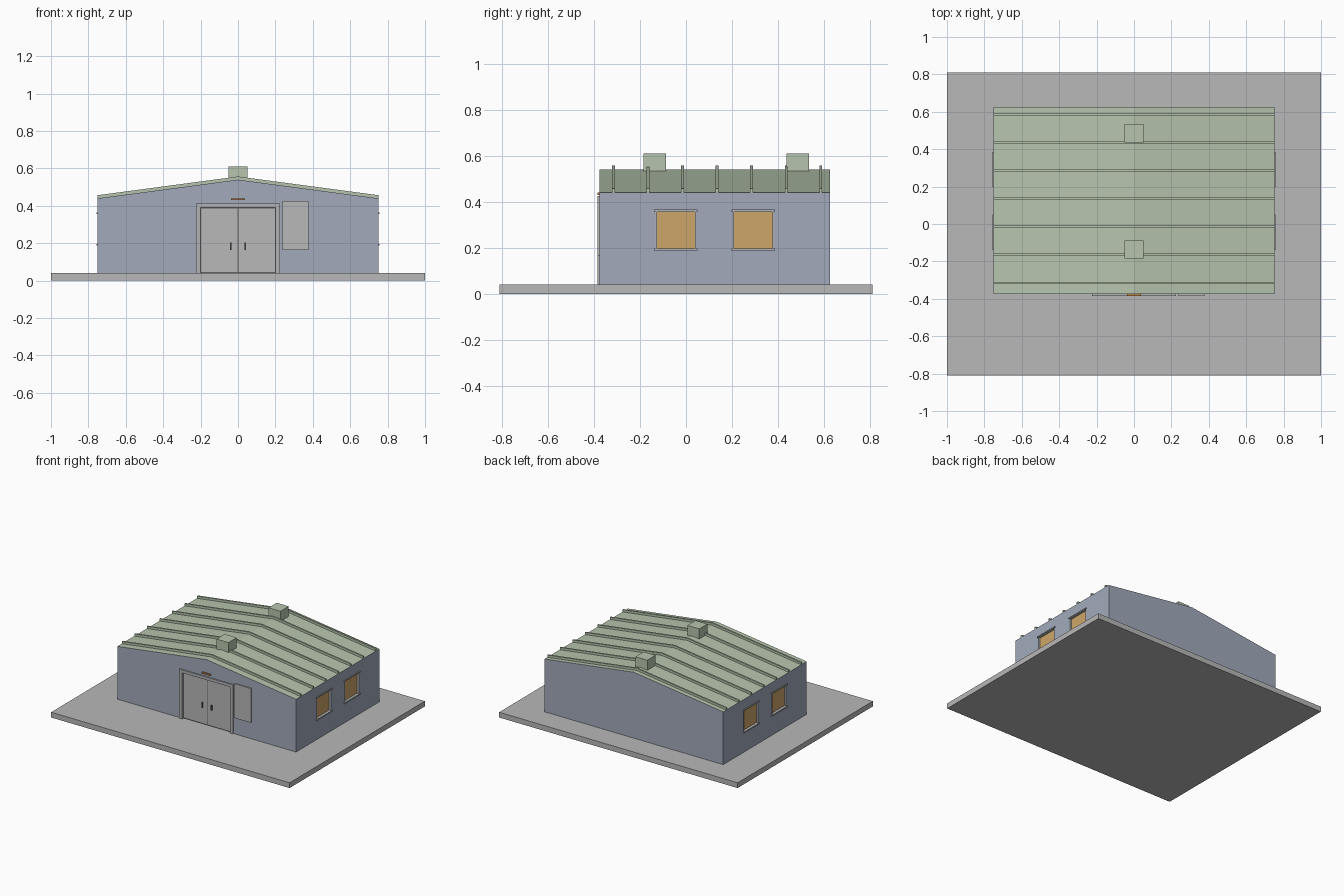
import bpy

if "Cube" in bpy.data.objects:
    bpy.data.objects.remove(bpy.data.objects["Cube"])


def material(name, r, g, b):
    m = bpy.data.materials.new(name)
    m.use_nodes = True
    m.diffuse_color = (r, g, b, 1)
    m.node_tree.nodes["Principled BSDF"].inputs["Base Color"].default_value = (r, g, b, 1)
    return m


WALL = material("blue grey wall", 0.36, 0.40, 0.50)
GREEN = material("pale green roof", 0.47, 0.56, 0.42)
GREY = material("concrete grey", 0.48, 0.48, 0.48)
TRIM = material("light grey trim", 0.44, 0.45, 0.46)
AMBER = material("amber glass", 0.61, 0.38, 0.14)
LAMP = material("orange lamp", 0.50, 0.22, 0.06)
DARK = material("dark metal", 0.12, 0.12, 0.12)

FRONT, BACK, HALF = -0.375, 0.625, 0.75
FLOOR, EAVE, RIDGE = 0.04, 0.44, 0.54


def prism(name, profile, y0, y1, mat):
    """Extrude an x-z outline (counter-clockwise from the front) along y."""
    n = len(profile)
    verts = [(x, y, z) for y in (y0, y1) for x, z in profile]
    faces = [list(range(n)), list(range(2 * n - 1, n - 1, -1))]
    faces += [(i, i + n, (i + 1) % n + n, (i + 1) % n) for i in range(n)]
    mesh = bpy.data.meshes.new(name)
    mesh.from_pydata(verts, [], faces)
    mesh.materials.append(mat)
    obj = bpy.data.objects.new(name, mesh)
    bpy.context.collection.objects.link(obj)
    return obj


def box(name, x, y, z, mat):
    x0, x1 = sorted(x)
    return prism(name, [(x0, z[0]), (x1, z[0]), (x1, z[1]), (x0, z[1])], y[0], y[1], mat)


def cut(target, cutter):
    cutter.hide_render = True
    cutter.hide_viewport = True
    mod = target.modifiers.new(cutter.name, "BOOLEAN")
    mod.operation = "DIFFERENCE"
    mod.solver = "EXACT"
    mod.object = cutter


# Ground slab and hall; upward sloping faces get the roof colour
box("ground_slab", (-1, 1), (-0.81, 0.81), (0, FLOOR), GREY)
hall = prism("hall", [(-HALF, FLOOR), (HALF, FLOOR), (HALF, EAVE), (0, RIDGE), (-HALF, EAVE)],
             FRONT, BACK, WALL)
hall.data.materials.append(GREEN)
for face in hall.data.polygons:
    if face.normal.z > 0.5:
        face.material_index = 1

# Standing roof ribs
for i in range(7):
    y = -0.315 + 0.15 * i
    prism(f"roof_rib_{i + 1}",
          [(-HALF, EAVE), (0, RIDGE), (HALF, EAVE), (HALF, EAVE + 0.017),
           (0, RIDGE + 0.017), (-HALF, EAVE + 0.017)], y - 0.006, y + 0.006, GREEN)

# Roof vents
for name, y in (("front", -0.185), ("back", 0.437)):
    box(f"{name}_roof_vent", (-0.05, 0.05), (y, y + 0.098), (0.52, 0.61), GREEN)

# Entrance: opening, surround, double doors and handles
cut(hall, box("door_cutter", (-0.2, 0.2), (-0.5, FRONT + 0.012), (0.03, 0.39), TRIM))
for side, s in (("right", -1), ("left", 1)):
    box(f"{side}_door_jamb", (s * 0.2, s * 0.225), (-0.384, FRONT + 0.01), (FLOOR, 0.39), TRIM)
    box(f"{side}_door", (s * 0.002, s * 0.197), (-0.369, -0.36), (0.047, 0.387), GREY)
    box(f"{side}_door_handle", (s * 0.036, s * 0.043), (-0.378, -0.369), (0.165, 0.205), DARK)
box("door_lintel", (-0.225, 0.225), (-0.384, FRONT + 0.01), (0.39, 0.412), TRIM)
box("door_gap", (-0.2, 0.2), (-0.366, -0.362), (FLOOR, 0.39), DARK)
box("entrance_lamp", (-0.037, 0.037), (-0.385, FRONT), (0.43, 0.44), LAMP)
box("notice_panel", (0.237, 0.377), (-0.384, FRONT), (0.165, 0.425), GREY)

# Side windows: recessed amber panes with trim, sill and lintel
for side, s in (("right", -1), ("left", 1)):
    for place, y in (("front", -0.044), ("back", 0.292)):
        name = f"{side}_{place}_window"
        y0, y1 = y - 0.088, y + 0.088
        cut(hall, box(name + "_cutter", (s * 0.73, s * 0.8), (y0, y1), (0.196, 0.357), TRIM))
        box(name + "_pane", (s * 0.725, s * 0.737), (y0, y1), (0.196, 0.357), AMBER)
        for part, a, b in (("front_trim", y0, y0 + 0.005), ("back_trim", y1 - 0.005, y1)):
            box(f"{name}_{part}", (s * 0.73, s * 0.751), (a, b), (0.196, 0.357), TRIM)
        for part, z0, z1 in (("sill", 0.187, 0.197), ("lintel", 0.356, 0.365)):
            box(f"{name}_{part}", (s * 0.735, s * 0.757), (y - 0.094, y + 0.094), (z0, z1), TRIM)
